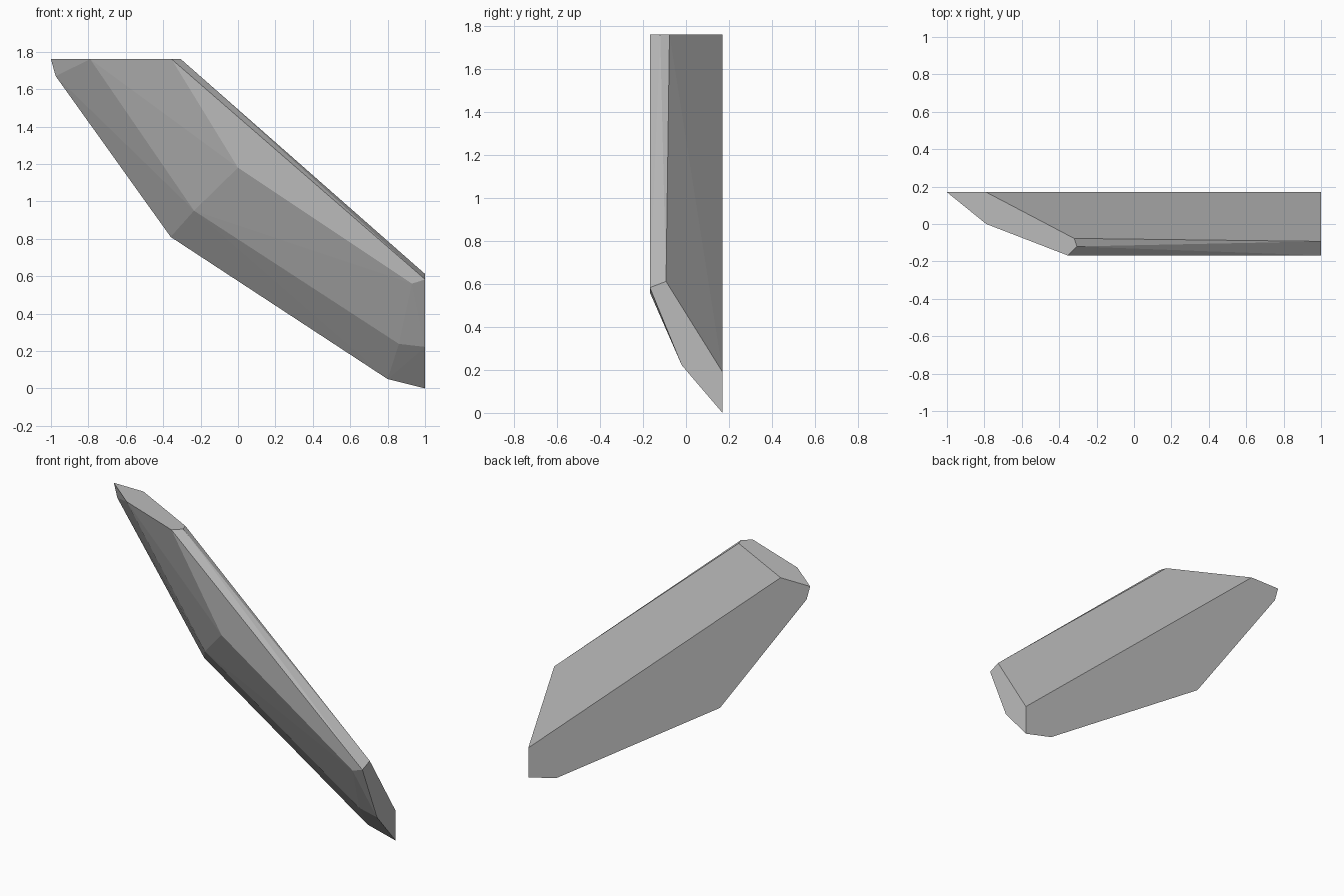
import bpy, bmesh, math

cube = bpy.data.objects.get("Cube")
if cube:
    bpy.data.objects.remove(cube, do_unlink=True)

# Stone colour
stone = bpy.data.materials.new("stone_grey")
stone.use_nodes = True
colour = (0.5, 0.5, 0.5, 1)
stone.diffuse_color = colour
stone.node_tree.nodes["Principled BSDF"].inputs["Base Color"].default_value = colour

BACK, MIDDLE, FRONT = 0.17, 0.0, -0.168

# Outlines of the shard as (x, z), one per depth layer
layers = {
    BACK: [(-1, 1.76), (-0.79, 1.76), (1, 0.19), (1, 0), (0.8, 0.05),
           (-0.36, 0.81), (-0.975, 1.67)],
    MIDDLE: [(-0.79, 1.76), (-0.235, 0.95), (0.86, 0.238)],
    FRONT: [(-0.355, 1.76), (0, 1.18), (0.93, 0.56), (1, 0.583)],
}
points = [(x, y, z) for y, outline in layers.items() for x, z in outline]

# Bevelled upper edge and the corner of the cut end
points += [(-0.32, -0.077, 1.76), (-0.305, -0.12, 1.76),
           (1, -0.093, 0.612), (1, -0.02, 0.222)]

# Wrap the corners in flat facets
bm = bmesh.new()
for p in points:
    bm.verts.new(p)
bmesh.ops.convex_hull(bm, input=bm.verts[:])
bmesh.ops.dissolve_limit(bm, angle_limit=math.radians(0.5),
                         verts=bm.verts[:], edges=bm.edges[:])
bmesh.ops.recalc_face_normals(bm, faces=bm.faces[:])

mesh = bpy.data.meshes.new("stone_shard")
bm.to_mesh(mesh)
bm.free()
mesh.materials.append(stone)
shard = bpy.data.objects.new("stone_shard", mesh)
bpy.context.collection.objects.link(shard)
